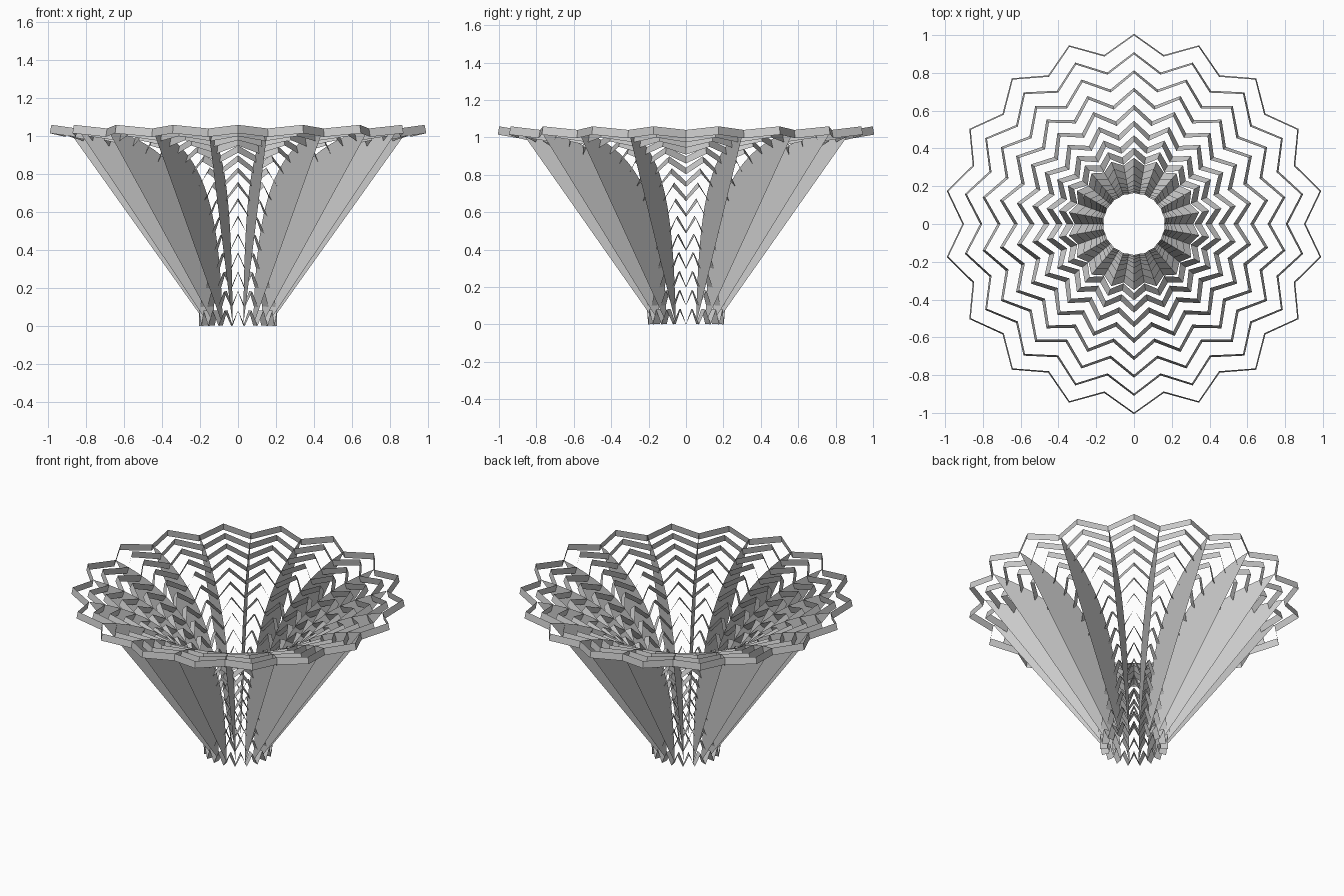
import bpy
from math import sin, cos, radians
from mathutils import Vector

if "Cube" in bpy.data.objects:
    bpy.data.objects.remove(bpy.data.objects["Cube"])

PLEATS = 18          # pleats around the horn
RINGS = 15           # zigzag bands from base to rim
WIDTH = 0.045        # band width, measured across the horn surface

# Flared horn profile as (radius, height)
P = [Vector(p) for p in ((0.16, 0.003), (0.19, 0.55), (0.31, 0.925), (0.90, 1.04))]


def bezier(t):
    u = 1 - t
    return P[0] * u**3 + P[1] * 3 * u * u * t + P[2] * 3 * u * t * t + P[3] * t**3


def tangent(t):
    u = 1 - t
    return ((P[1] - P[0]) * u * u + (P[2] - P[1]) * 2 * u * t
            + (P[3] - P[2]) * t * t).normalized()


def even_params(n):
    """Curve parameters spaced evenly along the profile."""
    steps = 800
    lengths = [0.0]
    for i in range(steps):
        lengths.append(lengths[-1] + (bezier((i + 1) / steps) - bezier(i / steps)).length)
    out, j = [], 0
    for k in range(n):
        target = lengths[-1] * k / (n - 1)
        while j < steps and lengths[j] < target - 1e-9:
            j += 1
        out.append(j / steps)
    return out


def spin(p, degrees):
    a = radians(degrees)
    return (p.x * cos(a), p.x * sin(a), p.y)


def add_mesh(name, verts, faces):
    mesh = bpy.data.meshes.new(name)
    mesh.from_pydata(verts, [], faces)
    mesh.update()
    obj = bpy.data.objects.new(name, mesh)
    bpy.context.collection.objects.link(obj)
    return obj


params = even_params(RINGS)

# Zigzag bands: valleys sit on the fins, tips point along the flare
for k, t in enumerate(params):
    tan = tangent(t)
    out = Vector((tan.y, -tan.x)) * WIDTH
    valley = bezier(t)
    tip = valley + tan * (0.08 + 0.02 * k / (RINGS - 1))
    verts, faces = [], []
    n = PLEATS * 2
    for i in range(n):
        p = tip if i % 2 else valley
        verts += [spin(p, i * 180 / PLEATS), spin(p + out, i * 180 / PLEATS)]
        j = (i + 1) % n
        faces.append((2 * i, 2 * i + 1, 2 * j + 1, 2 * j))
    add_mesh(f"zigzag_band_{k + 1}", verts, faces)

# Radial fins: curved inner edge, straight outer edge from base to rim
profile = [bezier(t) for t in even_params(25)]
for i in range(PLEATS):
    verts = [spin(p, i * 360 / PLEATS) for p in profile]
    add_mesh(f"radial_fin_{i + 1}", verts, [tuple(range(len(verts)))])
